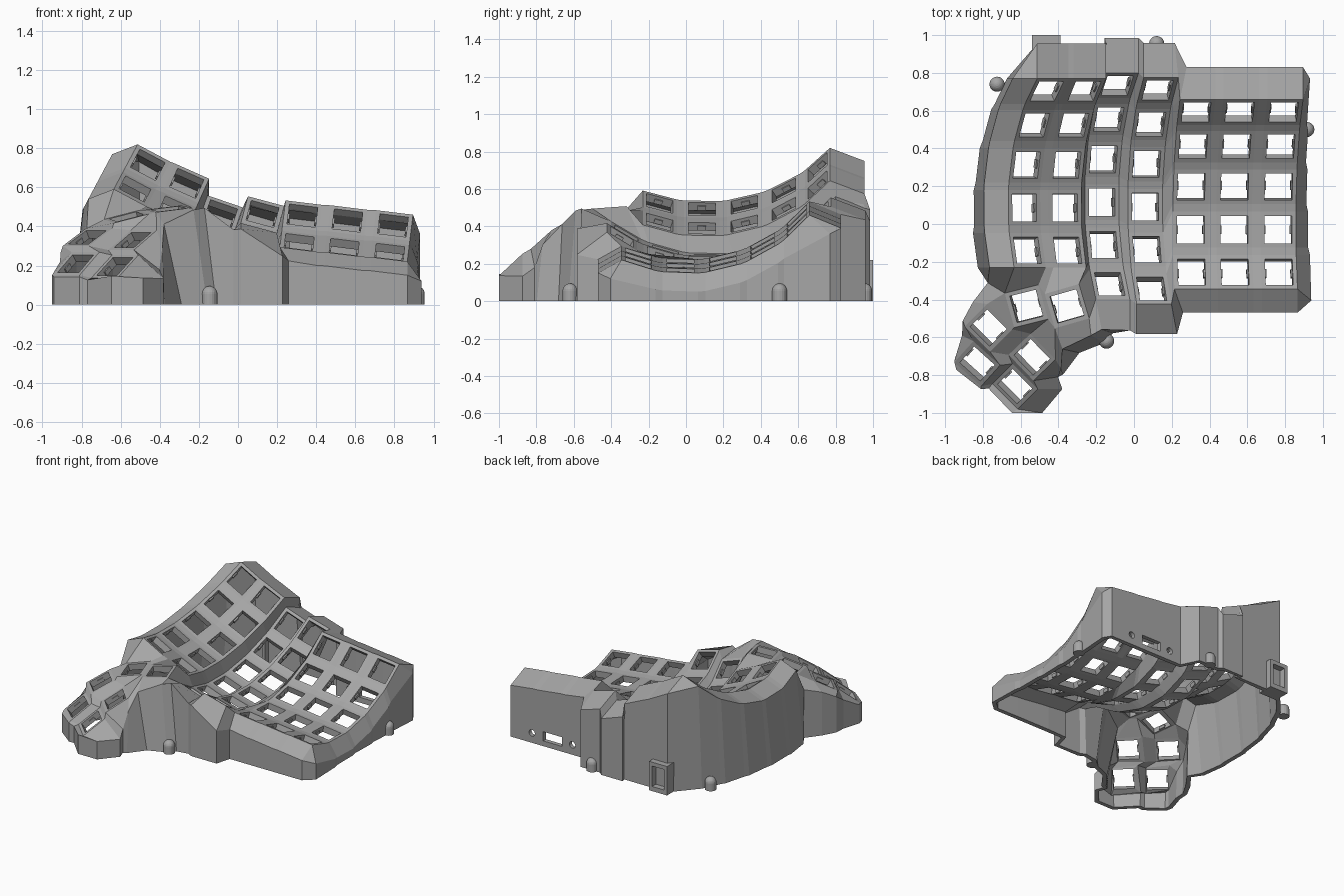
import bpy, bmesh, math
from mathutils import Vector, Matrix

if "Cube" in bpy.data.objects:
    bpy.data.objects.remove(bpy.data.objects["Cube"])

grey = bpy.data.materials.new("printed_grey")
grey.use_nodes = True
grey.diffuse_color = (0.38, 0.38, 0.38, 1)
grey.node_tree.nodes["Principled BSDF"].inputs["Base Color"].default_value = grey.diffuse_color

OUTER, HOLE, THICK, RADIUS = 0.095, 0.073, 0.047, 0.845
bm = bmesh.new()      # case sheet: key plates, webs and walls
weight = bm.verts.layers.deform.verify()
clips = bmesh.new()   # small clip nubs inside the sockets


def finish(name, mesh_bm):
    mesh = bpy.data.meshes.new(name)
    mesh_bm.to_mesh(mesh)
    mesh_bm.free()
    mesh.materials.append(grey)
    obj = bpy.data.objects.new(name, mesh)
    bpy.context.collection.objects.link(obj)
    return obj


def box(target, lo, hi):
    size = Vector(hi) - Vector(lo)
    mid = (Vector(hi) + Vector(lo)) / 2
    bmesh.ops.create_cube(target, size=1, matrix=Matrix.Translation(mid) @ Matrix.Diagonal((*size, 1)))


def key(pos, u, v):
    """Square plate with a square hole; returns its outer corners."""
    pos, u, v = Vector(pos), Vector(u).normalized(), Vector(v)
    v = (v - u * v.dot(u)).normalized()
    n = u.cross(v)
    signs = {"bl": (-1, -1), "br": (1, -1), "tr": (1, 1), "tl": (-1, 1)}
    out = {k: bm.verts.new(pos + (u * a + v * b) * OUTER) for k, (a, b) in signs.items()}
    inner = [bm.verts.new(pos + (u * a + v * b) * HOLE) for a, b in signs.values()]
    ring = list(out.values())
    for vert in ring + inner:
        vert[weight][0] = 1
    for i in range(4):
        j = (i + 1) % 4
        bm.faces.new((ring[i], ring[j], inner[j], inner[i]))
    basis = Matrix((u, v, n)).transposed().to_4x4()
    for side in (-1, 1):
        place = Matrix.Translation(pos + u * side * HOLE - n * 0.03) @ basis
        bmesh.ops.create_cube(clips, size=1, matrix=place @ Matrix.Diagonal((0.016, 0.045, 0.025, 1)))
    return out


def web(*verts):
    bm.faces.new(verts)


# Curved key columns: x, y, z of the lowest point, roll, first angle, rows
columns = [
    (-0.58, 0.10, 0.492, 28, -32, range(1, 6)),
    (-0.365, 0.10, 0.39, 24, -32, range(1, 6)),
    (-0.17, 0.13, 0.225, 19, -32, range(0, 6)),
    (0.06, 0.105, 0.22, 15, -32, range(0, 6)),
    (0.30, 0, 0.215, 7, -17.5, range(0, 5)),
    (0.53, 0, 0.19, 7, -17.5, range(0, 5)),
    (0.763, 0, 0.165, 7, -17.5, range(0, 5)),
]
K = {}
for c, (x, y, z, roll, first, rows) in enumerate(columns):
    t = math.radians(roll)
    up = Vector((math.sin(t), 0, math.cos(t)))
    for r in rows:
        a = math.radians(first + 15.5 * r)
        pos = Vector((x, y + RADIUS * math.sin(a), z)) + up * RADIUS * (1 - math.cos(a))
        K[c, r] = key(pos, (math.cos(t), 0, -math.sin(t)), Vector((0, math.cos(a), 0)) + up * math.sin(a))

# Webs between neighbouring keys
for (c, r), k in K.items():
    above, right, diag = K.get((c, r + 1)), K.get((c + 1, r)), K.get((c + 1, r + 1))
    if above:
        web(k["tl"], k["tr"], above["br"], above["bl"])
    if right:
        web(k["br"], right["bl"], right["tl"], k["tr"])
    if above and right and diag:
        web(k["tr"], right["tl"], diag["bl"], above["br"])
web(K[3, 4]["tr"], K[4, 4]["tl"], K[3, 5]["br"])
web(K[3, 5]["br"], K[4, 4]["tl"], K[3, 5]["tr"])


# Thumb cluster: yaw, pitch and sideways slope for each key
def thumb(pos, yaw, pitch, slope):
    w, p = math.radians(yaw), math.radians(pitch)
    u = (math.cos(w), math.sin(w), slope)
    return key(pos, u, (-math.sin(w) * math.cos(p), math.cos(w) * math.cos(p), math.sin(p)))


A = thumb((-0.57, -0.435, 0.45), 14, 6, 0.25)
B = thumb((-0.355, -0.435, 0.49), 16, 4, 0.12)
C = thumb((-0.77, -0.55, 0.345), -45, 28, 0)
D = thumb((-0.54, -0.705, 0.33), -46, 32, 0)
E = thumb((-0.83, -0.74, 0.21), -42, 38, 0)
F = thumb((-0.63, -0.86, 0.195), -45, 38, 0)
c0, c1, c2, c2up = K[0, 1], K[1, 1], K[2, 0], K[2, 1]
web(A["br"], B["bl"], B["tl"], A["tr"])
web(A["tl"], A["tr"], c0["br"], c0["bl"])
web(A["tr"], B["tl"], c1["bl"], c0["br"])
web(B["tl"], B["tr"], c1["br"], c1["bl"])
web(B["tr"], c2["tl"], c2up["bl"], c1["br"])
web(B["br"], c2["bl"], c2["tl"], B["tr"])
web(C["tl"], C["tr"], A["bl"], A["tl"])
web(C["tr"], D["tl"], A["br"], A["bl"])
web(D["tl"], D["tr"], B["bl"], A["br"])
web(C["br"], D["bl"], D["tl"], C["tr"])
web(E["tl"], E["tr"], C["br"], C["bl"])
web(F["tl"], F["tr"], D["br"], D["bl"])
web(E["br"], F["bl"], F["tl"], E["tr"])
web(E["tr"], F["tl"], D["bl"], C["br"])

# Rim path around the case: plate corner, outward x, outward y, drop, flare x, flare y
rim = []
for c in range(4):
    rim += [(K[c, 5][s], -0.02 if (c, s) == (3, "tr") else 0, 0.185, 0.07, 0, 0) for s in ("tl", "tr")]
for c in range(4, 7):
    rim += [(K[c, 4][s], 0.035 if (c, s) == (4, "tl") else 0, 0.17, 0.07, 0, 0) for s in ("tl", "tr")]
for r in range(4, -1, -1):
    rim += [(K[6, r][s], 0.073 - 0.009 * r, dy, 0.10, 0, 0)
            for s, dy in (("tr", 0.11 if r == 4 else 0), ("br", -0.06 if r == 0 else 0))]
for c in (6, 5, 4):
    rim += [(K[c, 0][s], 0.045 if (c, s) == (4, "bl") else 0, -0.125, 0.07, 0, 0) for s in ("br", "bl")]
rim += [(K[3, 0]["br"], 0.03, -0.16, 0.12, 0, 0), (K[3, 0]["bl"], 0, -0.16, 0.03, 0, 0),
        (c2["br"], 0, -0.165, -0.02, 0, 0), (c2["bl"], 0.03, -0.16, -0.07, 0.06, -0.02),
        (B["br"], 0.01, -0.09, 0.01, 0.07, -0.04), (B["bl"], 0.04, -0.11, 0.06, 0.09, -0.02),
        (D["tr"], 0.03, -0.05, 0.08, 0.01, -0.03), (D["br"], 0.13, 0.02, 0.10, 0, 0),
        (F["tr"], 0.13, 0.0, 0.12, 0, 0), (F["br"], 0.13, -0.02, 0.0, 0, 0),
        (F["br"], -0.03, -0.02, -0.01, 0, 0), (F["bl"], -0.02, -0.025, 0.01, 0, 0),
        (E["br"], 0, -0.015, 0.01, 0, 0), (E["bl"], 0.01, -0.04, 0.01, 0, 0),
        (E["bl"], 0, 0.01, 0.01, 0, 0), (E["tl"], -0.06, 0.03, 0.05, 0, 0),
        (C["bl"], -0.01, 0.03, 0.03, 0, 0), (C["tl"], -0.075, 0.01, 0.06, 0, 0),
        (A["tl"], -0.09, 0.055, 0.07, 0, 0)]
for r in range(1, 6):
    rim += [(K[0, r][s], -0.13, 0, 0.05, -0.03 - 0.008 * (5 - r), 0) for s in ("bl", "tl")]
edge, foot = [], []
for v, dx, dy, drop, fx, fy in rim:
    p = v.co + Vector((dx, dy, -drop))
    edge.append(bm.verts.new(p))
    foot.append(bm.verts.new((p.x + fx, p.y + fy, 0)))
for i in range(len(rim)):
    j = (i + 1) % len(rim)
    a, b = rim[i][0], rim[j][0]
    web(*((a, edge[i], edge[j]) if a is b else (a, edge[i], edge[j], b)))
    web(edge[i], foot[i], foot[j], edge[j])
bmesh.ops.recalc_face_normals(bm, faces=bm.faces)
bm.normal_update()
if K[5, 2]["bl"].normal.z < 0:
    bmesh.ops.reverse_faces(bm, faces=bm.faces)
case = finish("case_shell", bm)
case.vertex_groups.new(name="plates")
solid = case.modifiers.new("thickness", "SOLIDIFY")
solid.thickness, solid.offset = THICK, -1
solid.vertex_group, solid.thickness_vertex_group = "plates", 0.7   # thinner walls

# Cable and jack openings in the back wall
cut = bmesh.new()
box(cut, (0.46, 0.7, 0.04), (0.62, 0.9, 0.11))
for x in (0.375, 0.715):
    bmesh.ops.create_cone(cut, cap_ends=True, segments=16, radius1=0.025, radius2=0.025, depth=0.2,
                          matrix=Matrix.Translation((x, 0.8, 0.075)) @ Matrix.Rotation(math.pi / 2, 4, "X"))
cutter = finish("port_cutter", cut)
cutter.hide_render = True
ports = case.modifiers.new("ports", "BOOLEAN")
ports.operation, ports.solver, ports.object = "DIFFERENCE", "EXACT", cutter
bpy.context.view_layer.objects.active = case
for name in ("thickness", "ports"):
    bpy.ops.object.modifier_apply(modifier=name)
for v in case.data.vertices:
    v.co.z = max(v.co.z, 0)
bpy.data.objects.remove(cutter)

finish("socket_clips", clips)

# Screw bosses with domed tops
for name, x, y in (("left", -0.725, 0.74), ("back", 0.12, 0.955), ("right", 0.915, 0.50), ("front", -0.145, -0.62)):
    b = bmesh.new()
    bmesh.ops.create_uvsphere(b, u_segments=20, v_segments=12, radius=0.04, matrix=Matrix.Translation((x, y, 0.055)))
    bmesh.ops.bisect_plane(b, geom=b.verts[:] + b.edges[:] + b.faces[:], plane_co=(x, y, 0.055),
                           plane_no=(0, 0, -1), clear_outer=True)
    bmesh.ops.create_cone(b, cap_ends=True, segments=20, radius1=0.04, radius2=0.04, depth=0.055,
                          matrix=Matrix.Translation((x, y, 0.0275)))
    finish(name + "_screw_boss", b)

# Socket holder on the back wall
h = bmesh.new()
box(h, (-0.54, 0.88, 0), (-0.515, 1.0, 0.22))
box(h, (-0.415, 0.88, 0), (-0.39, 1.0, 0.22))
box(h, (-0.54, 0.88, 0.19), (-0.39, 1.0, 0.22))
box(h, (-0.54, 0.88, 0), (-0.39, 1.0, 0.035))
finish("socket_holder", h)
